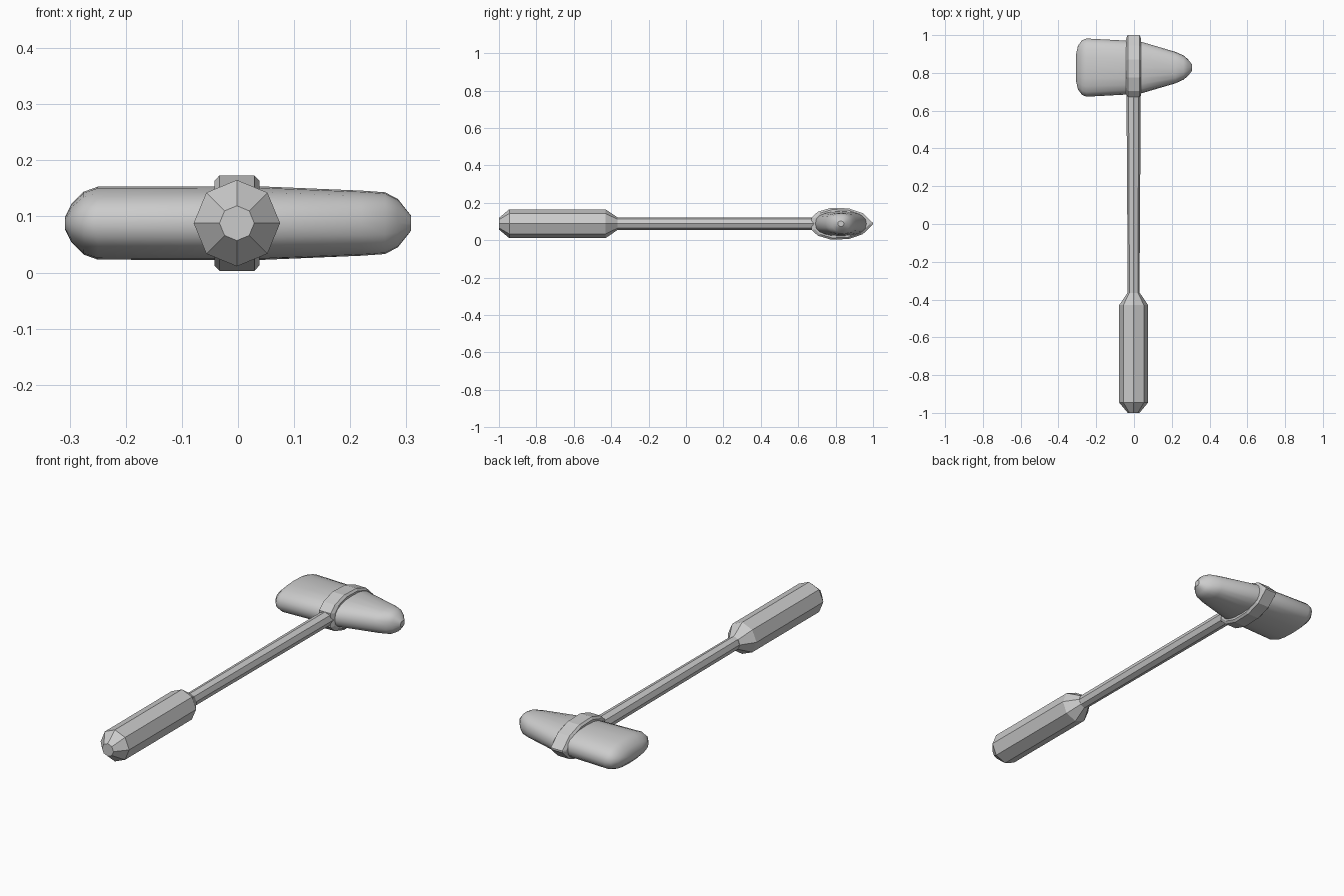
import bpy, bmesh, math

if "Cube" in bpy.data.objects:
    bpy.data.objects.remove(bpy.data.objects["Cube"])

ZC = 0.088   # height of the tool's axis
HY = 0.828   # y of the head's axis


def loft(name, rings):
    """Skin a list of equal-length point rings and cap both ends."""
    bm = bmesh.new()
    loops = [[bm.verts.new(p) for p in ring] for ring in rings]
    n = len(loops[0])
    for a, b in zip(loops, loops[1:]):
        for i in range(n):
            j = (i + 1) % n
            bm.faces.new((a[i], a[j], b[j], b[i]))
    bm.faces.new(loops[0])
    bm.faces.new(loops[-1])
    bmesh.ops.recalc_face_normals(bm, faces=bm.faces[:])
    me = bpy.data.meshes.new(name)
    bm.to_mesh(me)
    bm.free()
    ob = bpy.data.objects.new(name, me)
    bpy.context.collection.objects.link(ob)
    return ob


def octagon(y, rx, rz):
    return [(-0.002 + rx * math.cos(i * math.pi / 4), y,
             ZC + rz * math.sin(i * math.pi / 4)) for i in range(8)]


def oval(x, ry, rz, power=2.4, n=20):
    ring = []
    for i in range(n):
        c, s = math.cos(i * 2 * math.pi / n), math.sin(i * 2 * math.pi / n)
        ring.append((x, HY + ry * math.copysign(abs(c) ** (2 / power), c),
                     ZC + rz * math.copysign(abs(s) ** (2 / power), s)))
    return ring


# Eight-sided grip with tapered ends
loft("grip", [octagon(y, r, r) for y, r in
              [(-1.0, 0.031), (-0.945, 0.077), (-0.43, 0.077), (-0.365, 0.033)]])

# Slim shaft, slightly wider towards the head
loft("shaft", [octagon(-0.38, 0.031, 0.034), octagon(0.72, 0.038, 0.034)])

# Soft wedge head: wide blunt side at -x, narrow tip at +x
head = loft("head", [oval(x, ry, rz) for x, ry, rz in [
    (-0.308, 0.065, 0.012), (-0.297, 0.115, 0.034), (-0.275, 0.145, 0.056),
    (-0.25, 0.154, 0.065), (0.03, 0.139, 0.066), (0.22, 0.083, 0.058),
    (0.262, 0.064, 0.055), (0.285, 0.045, 0.043), (0.308, 0.016, 0.014)]])
bpy.context.view_layer.objects.active = head
head.select_set(True)
bpy.ops.object.shade_smooth_by_angle(angle=math.radians(35))

# Faceted collar around the head, pointed at the far end, flat at the shaft
half = [(1.0, 0.004), (0.945, 0.056), (0.87, 0.082), (0.775, 0.085),
        (0.705, 0.064), (0.672, 0.034)]
outline = half + [(y, -h) for y, h in reversed(half)]


def collar_ring(x, scale):
    return [(x - 0.002, HY + (y - HY) * scale, ZC + h * scale) for y, h in outline]


loft("collar", [collar_ring(x, s) for x, s in
                [(-0.04, 0.89), (-0.031, 1.0), (0.031, 1.0), (0.04, 0.89)]])
